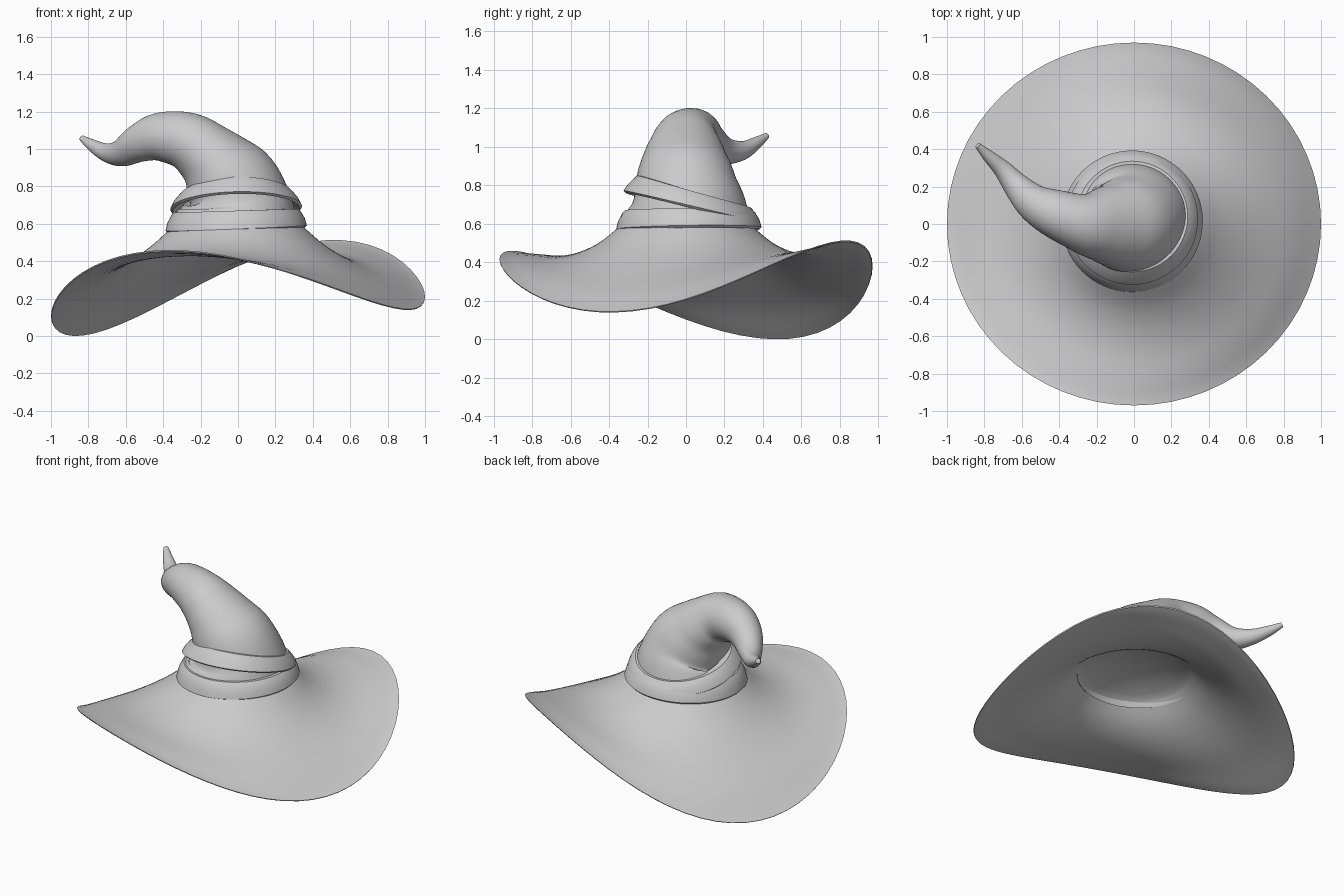
import bpy, bmesh, math
from mathutils import Vector

if "Cube" in bpy.data.objects:
    bpy.data.objects.remove(bpy.data.objects["Cube"])

felt = bpy.data.materials.new("grey felt")
felt.diffuse_color = (0.6, 0.6, 0.6, 1)
felt.use_nodes = True
felt.node_tree.nodes["Principled BSDF"].inputs["Base Color"].default_value = felt.diffuse_color
SEG = 64


def make(name, rings, close_rings=False, cap_end=False):
    """Skin a list of closed rings of points into one object."""
    bm = bmesh.new()
    vs = [[bm.verts.new(p) for p in ring] for ring in rings]
    n = len(vs[0])
    pairs = list(zip(vs, vs[1:])) + ([(vs[-1], vs[0])] if close_rings else [])
    for a, b in pairs:
        for i in range(n):
            j = (i + 1) % n
            bm.faces.new((a[i], a[j], b[j], b[i]))
    if cap_end:
        bm.faces.new(vs[-1])
    bmesh.ops.recalc_face_normals(bm, faces=bm.faces)
    me = bpy.data.meshes.new(name)
    bm.to_mesh(me)
    bm.free()
    me.materials.append(felt)
    ob = bpy.data.objects.new(name, me)
    bpy.context.collection.objects.link(ob)
    bpy.ops.object.select_all(action='DESELECT')
    ob.select_set(True)
    bpy.context.view_layer.objects.active = ob
    bpy.ops.object.shade_smooth_by_angle(angle=math.radians(40))
    return ob


def spline(pts, steps):
    """Catmull-Rom through tuples of any length."""
    out = []
    for i in range(len(pts) - 1):
        p = [pts[max(0, min(len(pts) - 1, i + k))] for k in (-1, 0, 1, 2)]
        for s in range(steps):
            t = s / steps
            out.append(tuple(0.5 * (2 * b + (c - a) * t + (2 * a - 5 * b + 4 * c - d) * t * t
                                    + (3 * b - a - 3 * c + d) * t ** 3)
                             for a, b, c, d in zip(*p)))
    return out + [pts[-1]]


angles = [2 * math.pi * i / SEG for i in range(SEG)]

# Brim: a flared disc whose rim is bent into a saddle
flare = spline([(0.34, 0.59), (0.38, 0.555), (0.46, 0.49), (0.57, 0.425),
                (0.70, 0.37), (0.85, 0.325), (0.95, 0.29), (1.0, 0.276)], 3)
# Inside of the hat: the underside closes in a shallow dome
dome = [(0.29, 0.61), (0.2, 0.64), (0.1, 0.655), (0.01, 0.66)]


def brim_point(r, z, a):
    q = a - math.radians(63)
    skew = math.radians(-9 * math.cos(a + math.radians(25)))
    bend = 0.206 * math.cos(2 * q + skew) + 0.0275 * math.cos(q) - 0.07 * math.sin(q)
    t = max(0, (r - 0.36) / 0.64)
    y_scale = 1 - 0.03 * t
    return (r * math.cos(a), r * y_scale * math.sin(a), z + 0.002 + bend * t ** 1.7)


top = [[brim_point(r, z, a) for a in angles] for r, z in flare]
under = [[brim_point(r - 0.003, z - 0.006, a) for a in angles]
         for r, z in list(reversed(flare)) + dome]
make("brim", top + under, cap_end=True)

# Crown: a tapering tube along a curled spine (x, y, z, radius)
spine = spline([(-0.01, 0.01, 0.635, 0.325), (-0.01, 0.01, 0.71, 0.298), (-0.03, 0, 0.80, 0.262),
                (-0.085, -0.005, 0.88, 0.228), (-0.165, -0.005, 0.968, 0.18),
                (-0.275, 0.005, 1.043, 0.155), (-0.42, 0.055, 1.064, 0.13),
                (-0.53, 0.11, 1.03, 0.102), (-0.62, 0.195, 0.98, 0.074), (-0.70, 0.29, 0.98, 0.05),
                (-0.78, 0.365, 1.02, 0.032), (-0.835, 0.42, 1.058, 0.016)], 4)
rings, u = [], Vector((1, 0, 0))
for i, (x, y, z, r) in enumerate(spine):
    a, b = spine[max(0, i - 1)], spine[min(len(spine) - 1, i + 1)]
    t = (Vector(b[:3]) - Vector(a[:3])).normalized()
    u = (u - t * u.dot(t)).normalized()
    v = t.cross(u)
    wide = 1 + 0.15 * max(0, 1 - abs(x + 0.17) / 0.15)   # crown is broader across the bend
    rings.append([Vector((x, y, z)) + (u * math.cos(k) + v * math.sin(k) * wide) * r
                  for k in angles])
make("crown", rings, cap_end=True)


# Bands: a strap wrapped around the crown, crossing itself at the back
def band(name, cx, cy, r_low, r_high, low, high, thick, tuck):
    rings = []
    for a in angles:
        s = math.sin(a)
        lo, hi = low(a), high(a)
        rl, rh = r_low(s), r_high(s)
        m = 0.012
        section = [(rl - thick, lo + tuck), (rl - m, lo), (rl, lo + m),
                   ((rl + rh) / 2 + 0.006, (lo + hi) / 2),
                   (rh, hi - m), (rh - m, hi), (rh - thick, hi)]
        rings.append([(cx + r * math.cos(a), cy + r * s, z) for r, z in section])
    make(name, rings, close_rings=True)


band("lower_band", -0.01, 0.015,
     lambda s: 0.378, lambda s: 0.345,
     lambda a: 0.565 + 0.005 * math.sin(a) + 0.015 * math.cos(a),
     lambda a: 0.67 + 0.01 * math.cos(a), 0.05, 0.06)
band("upper_band", -0.01, 0.015,
     lambda s: 0.352 + 0.012 * s, lambda s: 0.308 + 0.025 * s,
     lambda a: 0.677 - 0.083 * math.sin(a) + 0.008 * math.cos(a),
     lambda a: 0.767 - 0.083 * math.sin(a) + 0.008 * math.cos(a), 0.05, 0.03)
